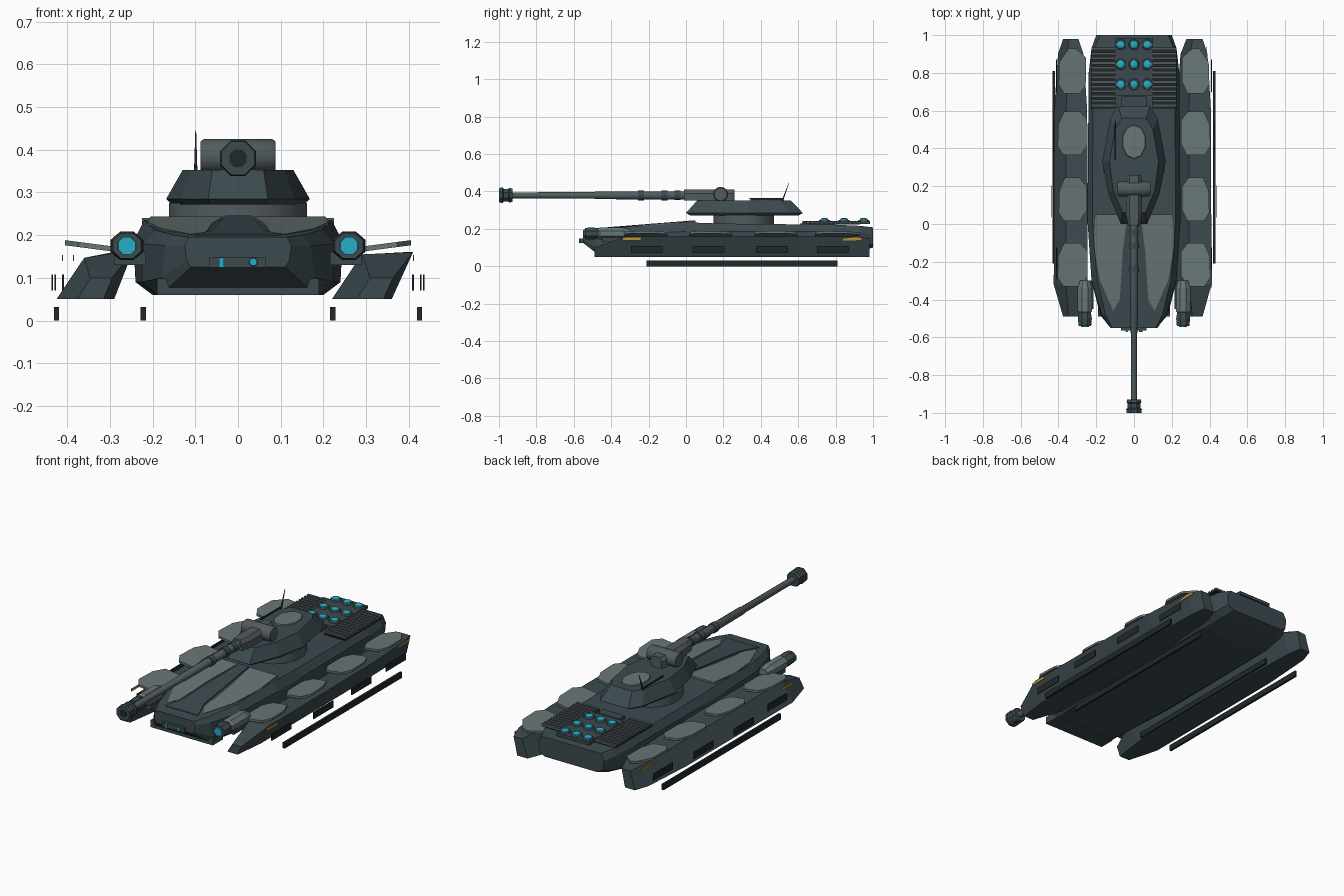
import bpy, bmesh, math
from mathutils import Vector

if "Cube" in bpy.data.objects:
    bpy.data.objects.remove(bpy.data.objects["Cube"])


def mat(name, rgb):
    m = bpy.data.materials.new(name)
    m.diffuse_color = (*rgb, 1)
    m.use_nodes = True
    m.node_tree.nodes["Principled BSDF"].inputs["Base Color"].default_value = m.diffuse_color
    return m


DARK = mat("dark_armour", (.045, .068, .078))
MID = mat("gun_metal", (.085, .105, .115))
LIGHT = mat("light_plate", (.14, .18, .18))
BLACK = mat("black_trim", (.015, .02, .023))
CYAN = mat("cyan_glow", (.02, .42, .56))
GOLD = mat("gold_marker", (.5, .28, .03))


def loft(name, rings, material, smooth=False):
    """Skin a closed solid through rings with equal point counts."""
    bm = bmesh.new()
    vs = [[bm.verts.new(p) for p in r] for r in rings]
    n = len(rings[0])
    for a, b in zip(vs, vs[1:]):
        for i in range(n):
            j = (i + 1) % n
            bm.faces.new((a[i], a[j], b[j], b[i]))
    bm.faces.new(vs[0][::-1])
    bm.faces.new(vs[-1])
    bmesh.ops.recalc_face_normals(bm, faces=bm.faces)
    me = bpy.data.meshes.new(name)
    bm.to_mesh(me)
    bm.free()
    ob = bpy.data.objects.new(name, me)
    bpy.context.collection.objects.link(ob)
    me.materials.append(material)
    if smooth:
        bpy.ops.object.select_all(action='DESELECT')
        ob.select_set(True)
        bpy.context.view_layer.objects.active = ob
        bpy.ops.object.shade_smooth_by_angle(angle=math.radians(40))
    return ob


def box(name, x0, x1, y0, y1, z0, z1, material):
    ring = lambda z: [(x0, y0, z), (x1, y0, z), (x1, y1, z), (x0, y1, z)]
    return loft(name, [ring(z0), ring(z1)], material)


def turned(name, axis, c, prof, material, sides=12, smooth=True, sx=1.0, sz=1.0):
    """Lathe: prof = (offset along axis, radius) pairs from centre c."""
    rings = []
    for t, r in prof:
        ring = []
        for i in range(sides):
            a = 2 * math.pi * (i + .5) / sides
            u, v = r * math.cos(a) * sx, r * math.sin(a) * sz
            o = {'x': (t, u, v), 'y': (u, t, v), 'z': (u, v, t)}[axis]
            ring.append(Vector(c) + Vector(o))
        rings.append(ring)
    return loft(name, rings, material, smooth)


def slab(name, outline, zfun, thick, material):
    """Thin plate following a height function."""
    return loft(name, [[(x, y, zfun(x, y) - thick) for x, y in outline],
                       [(x, y, zfun(x, y)) for x, y in outline]], material)


# Hull: y, bottom (half width, z), side low, side high, top (half width, z)
stations = [(-.55, .11, .125, .12, .14, .125, .175, .115, .195),
            (-.48, .17, .07, .18, .10, .17, .175, .15, .20),
            (-.30, .19, .06, .225, .09, .225, .18, .195, .212),
            (0, .20, .06, .24, .09, .245, .185, .22, .235),
            (.20, .20, .06, .24, .09, .245, .185, .22, .228),
            (.80, .20, .06, .235, .09, .24, .185, .215, .222),
            (.93, .18, .08, .22, .10, .225, .18, .21, .216),
            (1.0, .16, .10, .195, .12, .20, .17, .18, .208)]
rings = []
for y, *p in stations:
    half = list(zip(p[::2], p[1::2]))
    rings.append([(x, y, z) for x, z in half] + [(-x, y, z) for x, z in half[::-1]])
loft("hull", rings, DARK)

# Glacis plates, central spine and nose light bar
glacis = lambda x, y: .243 + min(0, y - .02) * .085
for s in (1, -1):
    slab("glacis_plate", [(s * x, y) for x, y in
         [(.035, .05), (.205, .05), (.212, -.12), (.18, -.30), (.11, -.46), (.075, -.40), (.06, -.15)]],
         glacis, .012, LIGHT)
slab("glacis_spine", [(-.03, .05), (.03, .05), (.06, -.38), (.10, -.49), (-.10, -.49), (-.06, -.38)],
     lambda x, y: glacis(x, y) + .003, .02, DARK)
box("nose_bar", -.068, .066, -.565, -.53, .124, .149, DARK)
box("nose_lamp_left", -.045, -.033, -.572, -.56, .124, .148, CYAN)
turned("nose_lamp_right", 'y', (.036, -.565, .137), [(-.008, .009), (.01, .013)], CYAN, 8)
box("lower_nose_plate", -.19, .19, -.49, -.40, .06, .098, DARK)

# Side pods: both lean the same way in cross-section
pod_sections = {
    "right_pod": [(.22, .05), (.36, .05), (.41, .16), (.29, .155)],
    "left_pod": [(-.29, .05), (-.425, .05), (-.36, .147), (-.245, .165)]}
for name, sec in pod_sections.items():
    cx = .325 if name == "right_pod" else -.335
    rings = []
    for y, kx, ztop in [(-.49, .45, .10), (-.32, 1, .165), (.60, .97, .165), (.90, .75, .165), (.98, .45, .15)]:
        rings.append([(cx + (x - cx) * kx, y, min(z, ztop)) for x, z in sec])
    loft(name, rings, DARK)

for s in (1, -1):
    # Chamfered armour plates on top of the pods, rising outward
    for yc, w, h in [(-.215, .078, .115), (.13, .072, .115), (.48, .078, .115), (.81, .072, .12)]:
        taper = .55 if yc < .8 else .25
        out = [(-1, -.5), (-.6, -1), (.6, -1), (1, -.6), (.95, .4), (taper, 1), (-taper, 1), (-1, .6)]
        slab("pod_armour_plate", [(s * (.327 + a * w), yc + b * h) for a, b in out],
             lambda x, y: .168 + (abs(x) - .25) * .13, .012, LIGHT)
    # Hanging side panels
    for yc, x in [(-.21, .41), (.12, .435), (.46, .428), (.785, .41)]:
        box("side_panel", s * x - .002, s * x + .002, yc - .085, yc + .085, .07, .108, BLACK)
    # Gold markers
    for y0, x in [(-.34, .411), (.84, .385)]:
        box("gold_marker", s * x - .0015, s * x + .0015, y0, y0 + .10, .139, .153, GOLD)
    # Long ground skids
    for x in (.425, .222):
        box("skid", s * x - .006, s * x + .006, -.21, .81, 0, .032, BLACK)
    # Pod guns
    g = (s * .26, 0, .175)
    turned("pod_gun_body", 'y', g, [(-.47, .034), (-.46, .042), (-.34, .042), (-.30, .028)], LIGHT, 8, False, sz=.85)
    turned("pod_gun_muzzle", 'y', g, [(-.54, .036), (-.50, .040), (-.48, .036), (-.46, .03)], DARK, 8, False, sz=.9)
    turned("pod_gun_lens", 'y', g, [(-.545, .022), (-.53, .024)], CYAN, 8)
    box("pod_gun_mount", min(s * .215, s * .29), max(s * .215, s * .29), -.45, -.30, .13, .16, DARK)

# Engine deck: slatted grilles and lit vents
for s in (1, -1):
    for i in range(13):
        y = .62 + i * .025
        box("grille_slat", min(s * .095, s * .225), max(s * .095, s * .225), y, y + .014, .229, .240, MID)
    box("grille_rail", s * .16 - .065, s * .16 + .065, .61, .93, .222, .23, BLACK)
box("vent_deck", -.10, .10, .68, .985, .225, .242, DARK)
box("deck_box", -.065, .065, .625, .675, .222, .243, DARK)
for x in (-.07, 0, .07):
    for y in (.74, .845, .95):
        turned("vent_collar", 'z', (x, y, .242), [(0, .03), (.006, .028)], MID, 10)
        turned("vent_glow", 'z', (x, y, .248), [(0, .023), (.006, .021), (.010, .012)], CYAN, 8)

# Turret ring and body
turned("turret_ring", 'z', (0, .31, .22), [(0, .165), (.055, .165)], MID, 16)


def turret_ring(pts, z):
    return [(x, y, z) for x, y in pts] + [(-x, y, z) for x, y in pts[::-1]]


base = [(.07, 0), (.135, .16), (.168, .33), (.125, .56), (.085, .625)]
loft("turret_body", [turret_ring([(x * .93, .31 + (y - .31) * .93) for x, y in base], .272),
                     turret_ring(base, .285),
                     turret_ring([(.06, .06), (.11, .18), (.13, .33), (.10, .50), (.065, .56)], .352)], DARK)
turned("turret_hatch", 'z', (0, .435, .35), [(0, .092), (.007, .088)], LIGHT, 10, False, sx=.7)

# Mantlet and cannon
turned("mantlet_drum", 'x', (0, .185, .385), [(-.088, .034), (-.08, .04), (.08, .04), (.088, .034)], MID, 14)
prof = [(-.04, .352), (.04, .352), (.042, .39), (.025, .41), (-.025, .41), (-.042, .39)]
loft("mantlet_block", [[(x * k, y, z) for x, z in prof] for y, k in [(-.01, .75), (.05, 1), (.24, 1), (.26, .8)]], MID)
turned("cannon_barrel", 'y', (0, 0, .379), [(-.95, .017), (-.49, .018), (-.485, .021), (.06, .023)], MID, 12)
for y, r in [(-.24, .027), (-.115, .028), (-.045, .026)]:
    turned("barrel_collar", 'y', (0, y, .379), [(-.016, r), (.016, r)], DARK, 12)
turned("muzzle_brake", 'y', (0, -1, .38),
       [(0, .042), (.02, .045), (.025, .037), (.05, .037), (.055, .043), (.072, .038)], DARK, 8, False)
turned("muzzle_bore", 'y', (0, -1, .38), [(-.0005, .022), (.02, .022)], BLACK, 8, False)

# Antenna on the turret's left side
box("antenna_rail", -.102, -.096, .34, .52, .357, .364, BLACK)
loft("antenna_whip", [[(-.099 + dx, y + dy, z) for dx, dy in [(-r, -r), (r, -r), (r, r), (-r, r)]]
                      for y, z, r in [(.515, .35, .004), (.55, .445, .001)]], BLACK)
